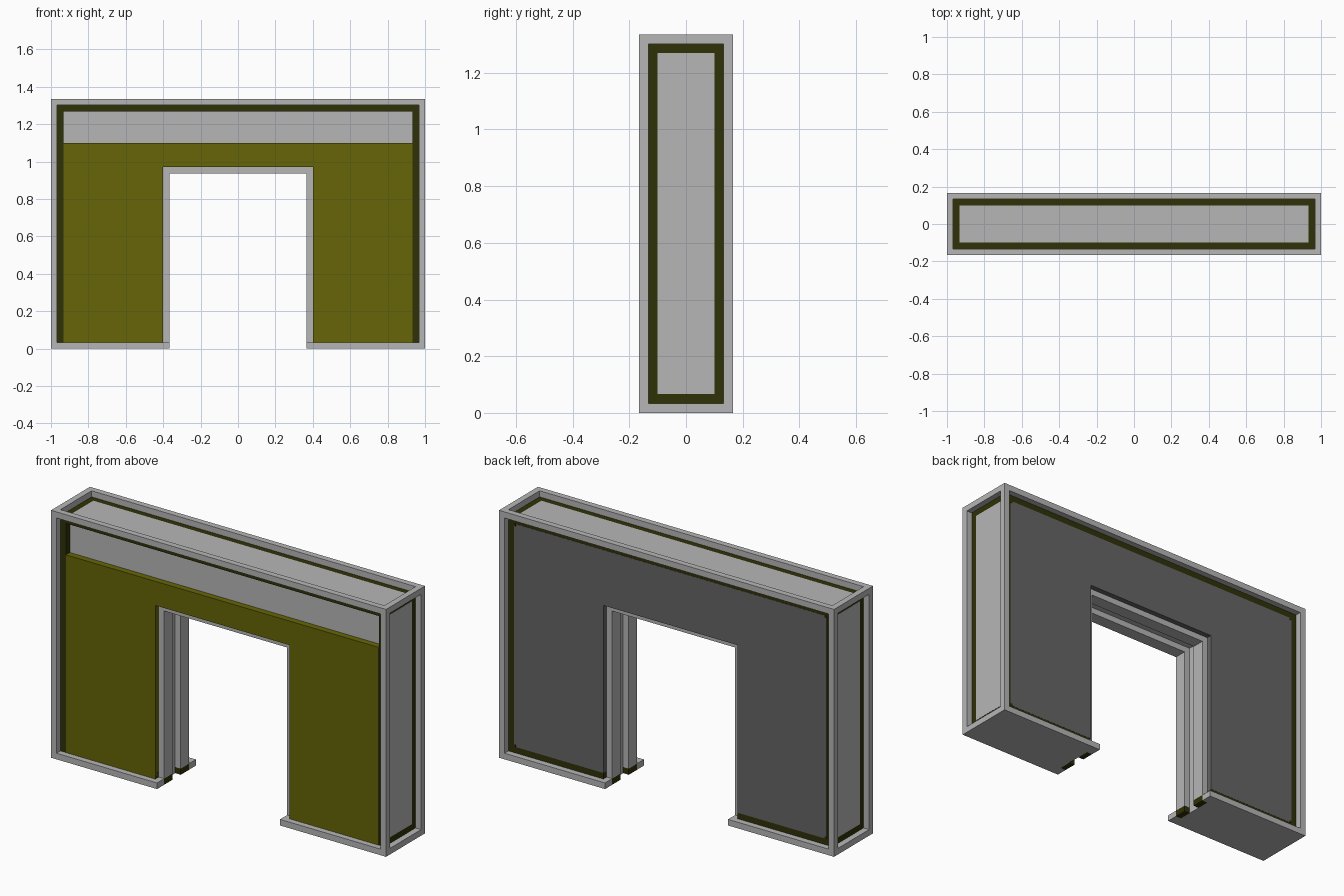
import bpy, bmesh
from mathutils import Vector

if "Cube" in bpy.data.objects:
    bpy.data.objects.remove(bpy.data.objects["Cube"])


def material(name, rgb):
    m = bpy.data.materials.new(name)
    m.diffuse_color = (*rgb, 1)
    m.use_nodes = True
    m.node_tree.nodes["Principled BSDF"].inputs["Base Color"].default_value = m.diffuse_color
    return m


GREY = material("light_grey", (0.47, 0.47, 0.47))
DARK_GREY = material("dark_grey", (0.13, 0.13, 0.13))
OLIVE = material("olive", (0.132, 0.130, 0.002))
DARK_OLIVE = material("dark_olive", (0.029, 0.031, 0.002))

T = 0.033                      # bar thickness
W, D, H = 1.0, 0.166, 1.335    # outer half width, half depth, height
DOOR_X, DOOR_Z = 0.40, 0.97    # door opening


def finish(name, bm, mat):
    bmesh.ops.recalc_face_normals(bm, faces=bm.faces)
    me = bpy.data.meshes.new(name)
    bm.to_mesh(me)
    bm.free()
    me.materials.append(mat)
    ob = bpy.data.objects.new(name, me)
    bpy.context.collection.objects.link(ob)
    return ob


def boxes(name, mat, spans):
    """One object made of boxes given as (x0, x1, y0, y1, z0, z1)."""
    bm = bmesh.new()
    for x0, x1, y0, y1, z0, z1 in spans:
        vs = bmesh.ops.create_cube(bm, size=1)["verts"]
        for v in vs:
            v.co = Vector((x1 if v.co.x > 0 else x0,
                           y1 if v.co.y > 0 else y0,
                           z1 if v.co.z > 0 else z0))
    return finish(name, bm, mat)


def mirrored(spans, x=True, y=True):
    """Repeat boxes across x = 0 and y = 0."""
    out = list(spans)
    if x:
        out += [(-b, -a, c, d, e, f) for a, b, c, d, e, f in out]
    if y:
        out += [(a, b, -d, -c, e, f) for a, b, c, d, e, f in out]
    return out


def arch(name, mat, hw, y0, y1, z0, z1, door_x=DOOR_X, door_z=DOOR_Z):
    """Slab with a doorway, extruded from y0 to y1."""
    pts = [(-hw, z0), (-hw, z1), (hw, z1), (hw, z0), (door_x, z0),
           (door_x, door_z), (-door_x, door_z), (-door_x, z0)]
    bm = bmesh.new()
    front = [bm.verts.new((x, y0, z)) for x, z in pts]
    back = [bm.verts.new((x, y1, z)) for x, z in pts]
    bm.faces.new(front)
    bm.faces.new(back[::-1])
    for i in range(len(pts)):
        j = (i + 1) % len(pts)
        bm.faces.new((front[i], back[i], back[j], front[j]))
    return finish(name, bm, mat)


def edge_bars(w, d, z0, z1, t):
    """Upright and top bars along the edges of a box."""
    return (mirrored([(w - t, w, d - t, d, z0, z1 - t)])
            + mirrored([(-w, w, d - t, d, z1 - t, z1)], x=False)
            + mirrored([(w - t, w, -d + t, d - t, z1 - t, z1)], y=False))


# Outer frame along the edges of the wall
boxes("outer_frame", GREY, edge_bars(W, D, T, H, T))

# Base plates, with a notched end at the doorway
boxes("base_plate", GREY,
      mirrored([(DOOR_X, W, -D, D, 0, T)], y=False)
      + mirrored([(DOOR_X - T, DOOR_X, 0.105, D, 0, T)]))
boxes("threshold_block", DARK_OLIVE,
      mirrored([(DOOR_X - T, DOOR_X, 0.036, 0.105, 0, T)]))

# Recessed dark trim just inside the outer frame
w, d, h = W - T, D - T, H - T
boxes("inner_trim", DARK_OLIVE,
      edge_bars(w, d, T, h, T)
      + mirrored([(DOOR_X, w - T, d - T, d, T, 2 * T),
                  (w - T, w, -d + T, d - T, T, 2 * T)]))

# Wall core
cw, cd, ch = w - T, d - T, h - T
arch("wall_core", GREY, cw, -cd, cd, T, ch)

# Top and end panels, flush with the trim
boxes("top_panel", GREY, [(-cw, cw, -cd, cd, ch, h + 0.001)])
boxes("end_panels", GREY,
      mirrored([(cw, w + 0.001, -cd, cd, 2 * T, ch)], y=False))

# Front cladding, lower part only, and full back cladding
arch("front_panel", OLIVE, cw, -d - 0.001, -cd, T, 1.10)
arch("back_panel", DARK_GREY, cw, cd, d + 0.001, 2 * T, ch)
# Small gussets that clip the panel corners
G = 0.012
boxes("back_panel_foot", DARK_OLIVE,
      mirrored([(cw - G, cw, d, d + 0.002, 2 * T, 2 * T + G),
                (cw - G, cw, d, d + 0.002, ch - G, ch)], y=False))

# Door lining: two rails around the opening with a groove between
for label, y0, y1 in (("front", -0.105, -0.036), ("back", 0.036, 0.105)):
    arch(label + "_door_rail", GREY, DOOR_X, y0, y1, T, DOOR_Z,
         DOOR_X - T, DOOR_Z - T)
